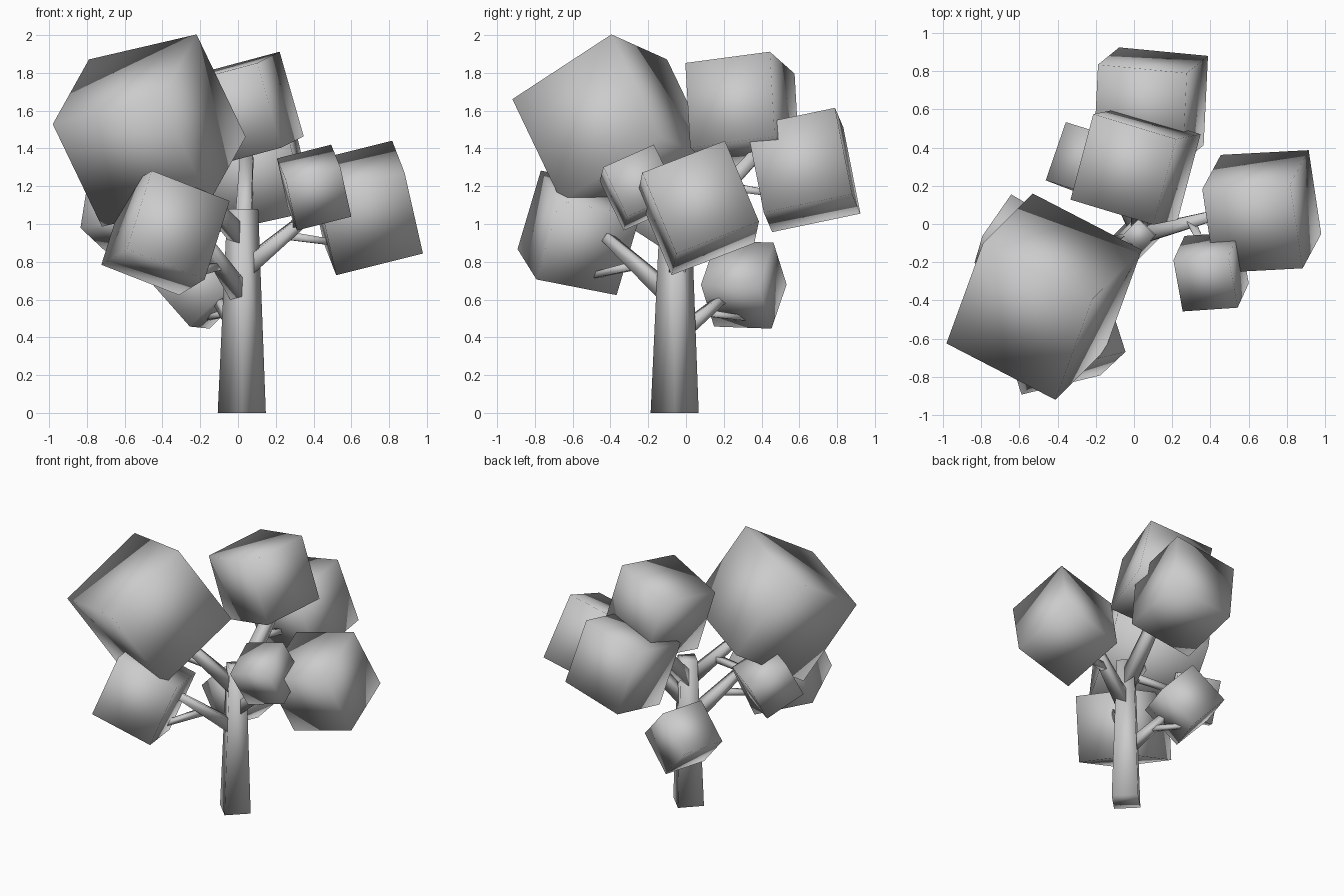
import bpy, bmesh, math
from mathutils import Vector, Matrix


def finish(name, bm):
    me = bpy.data.meshes.new(name)
    bm.to_mesh(me)
    bm.free()
    for p in me.polygons:
        p.use_smooth = True
    ob = bpy.data.objects.new(name, me)
    bpy.context.collection.objects.link(ob)
    return ob


def foliage(name, centre, side, a, b):
    """Tilted cube: a and b give the directions of two of its edges."""
    x = Vector(a).normalized()
    z = x.cross(Vector(b)).normalized()
    y = z.cross(x)
    rot = Matrix((x, y, z)).transposed().to_4x4()
    bm = bmesh.new()
    bmesh.ops.create_cube(bm, size=side, matrix=Matrix.Translation(centre) @ rot)
    return finish(name, bm)


def limb(name, start, end, half0, half1):
    """Square tapered stick between two points."""
    p, q = Vector(start), Vector(end)
    d = q - p
    rot = d.to_track_quat('Z', 'Y').to_matrix().to_4x4()
    m = Matrix.Translation((p + q) / 2) @ rot @ Matrix.Rotation(math.pi / 4, 4, 'Z')
    bm = bmesh.new()
    bmesh.ops.create_cone(bm, cap_ends=True, segments=4, radius1=half0 * math.sqrt(2),
                          radius2=half1 * math.sqrt(2), depth=d.length, matrix=m)
    return finish(name, bm)


# Trunk
limb("trunk", (0.02, -0.06, 0), (0.025, -0.055, 1.08), 0.09, 0.058)

# Main branches and thin twigs
limb("branch_front_low", (0.02, -0.08, 0.62), (-0.19, -0.42, 0.93), 0.045, 0.025)
limb("twig_front_low", (-0.10, -0.27, 0.78), (-0.26, -0.48, 0.73), 0.022, 0.016)
limb("branch_front_high", (0.02, -0.07, 0.92), (-0.30, -0.27, 1.28), 0.045, 0.028)
limb("twig_left", (-0.13, -0.16, 1.08), (-0.52, -0.11, 1.07), 0.022, 0.016)
limb("branch_right", (0.03, -0.06, 0.76), (0.44, 0.05, 1.10), 0.045, 0.025)
limb("twig_right", (0.25, 0.0, 0.94), (0.52, 0.08, 0.90), 0.022, 0.016)
limb("twig_right_front", (0.30, 0.01, 0.99), (0.40, -0.20, 1.14), 0.022, 0.016)
limb("branch_back_high", (0.025, -0.05, 0.92), (0.05, 0.42, 1.42), 0.045, 0.032)
limb("twig_back_high", (0.04, 0.22, 1.20), (0.07, 0.46, 1.16), 0.022, 0.016)
limb("branch_back_low", (0.01, -0.03, 0.42), (-0.12, 0.21, 0.62), 0.035, 0.022)
limb("twig_back_low", (-0.06, 0.10, 0.53), (-0.17, 0.32, 0.50), 0.018, 0.013)

# Foliage blocks
foliage("foliage_large", (-0.47, -0.38, 1.495), 0.655, (-0.19, -0.52, -0.34), (-0.57, 0.30, -0.13))
foliage("foliage_front_low", (-0.384, -0.568, 0.953), 0.453, (0.41, 0.10, -0.16), (-0.137, -0.125, -0.415))
foliage("foliage_left_small", (-0.61, -0.10, 1.06), 0.30, (-0.15, -0.216, 0.14), (-0.03, -0.13, -0.29))
foliage("foliage_right_small", (0.403, -0.25, 1.193), 0.297, (0.294, 0.02, 0.075), (0.051, -0.265, -0.117))
foliage("foliage_right", (0.668, 0.065, 1.085), 0.474, (0.066, -0.44, -0.17), (-0.454, -0.04, -0.12))
foliage("foliage_top_back", (0.008, 0.2985, 1.60), 0.467, (0.12, 0.45, 0.06), (-0.13, -0.036, 0.445))
foliage("foliage_back", (0.088, 0.6225, 1.286), 0.478, (0.47, -0.045, 0.105), (0.11, 0.09, -0.455))
foliage("foliage_back_low", (-0.194, 0.306, 0.679), 0.322, (0.105, 0.304, -0.011), (-0.206, 0.085, 0.235))
